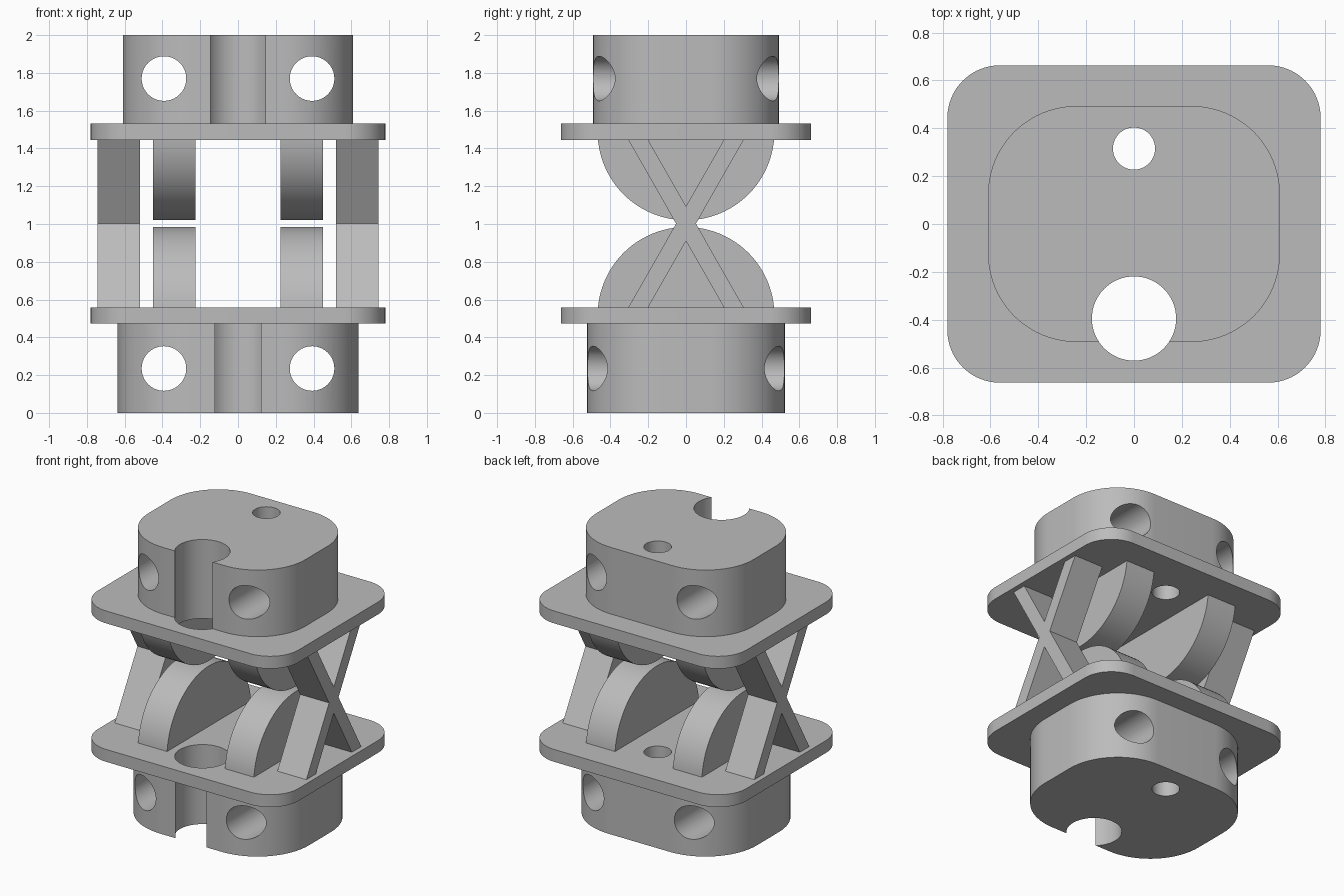
import bpy, bmesh
from math import pi, cos, sin, radians, sqrt
from mathutils import Matrix

if "Cube" in bpy.data.objects:
    bpy.data.objects.remove(bpy.data.objects["Cube"], do_unlink=True)

grey = bpy.data.materials.new("plain grey")
grey.use_nodes = True
COLOUR = (0.5, 0.5, 0.5, 1)
grey.diffuse_color = COLOUR
grey.node_tree.nodes["Principled BSDF"].inputs["Base Color"].default_value = COLOUR

MID = 1.002          # height of the mirror plane between the two halves
PLATE_IN = 0.443     # plate inner face, from the mirror plane
PLATE_OUT = 0.53     # plate outer face, from the mirror plane


def prism(name, points, low, high, axis="z"):
    """Extrude a 2D outline: (x, y) along z, or (y, z) along x."""
    place = (lambda a, b, h: (a, b, h)) if axis == "z" else (lambda a, b, h: (h, a, b))
    bm = bmesh.new()
    face = bm.faces.new([bm.verts.new(place(a, b, low)) for a, b in points])
    top = bmesh.ops.extrude_face_region(bm, geom=[face])["geom"]
    verts = [v for v in top if isinstance(v, bmesh.types.BMVert)]
    bmesh.ops.translate(bm, verts=verts, vec=place(0, 0, high - low))
    bmesh.ops.recalc_face_normals(bm, faces=bm.faces)
    mesh = bpy.data.meshes.new(name)
    bm.to_mesh(mesh)
    bm.free()
    mesh.materials.append(grey)
    obj = bpy.data.objects.new(name, mesh)
    bpy.context.collection.objects.link(obj)
    return obj


def arc(cx, cy, r, start, end, steps):
    return [(cx + r * cos(start + (end - start) * i / steps),
             cy + r * sin(start + (end - start) * i / steps)) for i in range(steps + 1)]


def rounded_rect(hx, hy, r):
    points = []
    for k, (sx, sy) in enumerate([(1, 1), (-1, 1), (-1, -1), (1, -1)]):
        points += arc(sx * (hx - r), sy * (hy - r), r, k * pi / 2, (k + 1) * pi / 2, 20)
    return points


def drill(obj, centre, radius, along_y=False):
    """Cut a round hole right through the part."""
    bm = bmesh.new()
    turn = Matrix.Rotation(pi / 2, 4, "X") if along_y else Matrix()
    bmesh.ops.create_cone(bm, cap_ends=True, segments=64, radius1=radius, radius2=radius,
                          depth=6, matrix=Matrix.Translation(centre) @ turn)
    mesh = bpy.data.meshes.new("hole_cutter")
    bm.to_mesh(mesh)
    bm.free()
    mesh.materials.append(grey)
    cutter = bpy.data.objects.new("hole_cutter", mesh)
    cutter.hide_render = True
    bpy.context.collection.objects.link(cutter)
    mod = obj.modifiers.new("hole", "BOOLEAN")
    mod.operation, mod.solver, mod.object = "DIFFERENCE", "EXACT", cutter
    select(obj)
    bpy.ops.object.modifier_apply(modifier=mod.name)
    bpy.data.objects.remove(cutter, do_unlink=True)


def select(obj):
    bpy.ops.object.select_all(action="DESELECT")
    obj.select_set(True)
    bpy.context.view_layer.objects.active = obj


def smooth(obj):
    select(obj)
    bpy.ops.object.shade_smooth_by_angle(angle=radians(30))


# Blocks and flange plates, with shared vertical bores
for half, s, hx, hy, r, end, hole_z in [("lower", -1, 0.638, 0.523, 0.4, 0, 0.235),
                                        ("upper", 1, 0.61, 0.493, 0.37, 2, 1.77)]:
    outer, inner = MID + s * PLATE_OUT, MID + s * PLATE_IN
    block = prism(half + "_block", rounded_rect(hx, hy, r), min(outer, end), max(outer, end))
    plate = prism(half + "_plate", rounded_rect(0.78, 0.663, 0.22),
                  min(outer, inner), max(outer, inner))
    for part in (block, plate):
        drill(part, (0, 0.315, 1), 0.088)
        drill(part, (0, -0.395, 1), 0.176)
    for x in (-0.392, 0.392):
        drill(block, (x, 0, hole_z), 0.118, along_y=True)
    smooth(block)
    smooth(plate)

    # Half-round rolling lobes facing the mirror plane
    R, gap = 0.468, 0.018
    centre = gap + R
    cut = sqrt(R * R - (centre - PLATE_IN) ** 2)
    profile = [(y, MID + s * z) for y, z in arc(0, centre, R, pi, 2 * pi, 48) if z < PLATE_IN]
    profile = [(-cut, inner)] + profile + [(cut, inner)]
    for side, x in (("right", -0.45), ("left", 0.225)):
        smooth(prism(f"{half}_{side}_lobe", profile, x, x + 0.225, "x"))

# Crossed flexure straps outside the lobes
WAIST, NOTCH = 0.0525, 0.092
FAR, NEAR = 0.305, 0.2
quarter = [(WAIST, 0), (FAR, PLATE_IN), (NEAR, PLATE_IN), (0, NOTCH)]
ring = quarter + [(-y, z) for y, z in reversed(quarter[:-1])]
ring += [(-y, -z) for y, z in quarter[1:]] + [(y, -z) for y, z in reversed(quarter[1:-1])]
cross = [(y, MID + z) for y, z in ring]
for side, x in (("right", -0.745), ("left", 0.52)):
    prism(side + "_crossed_straps", cross, x, x + 0.225, "x")
